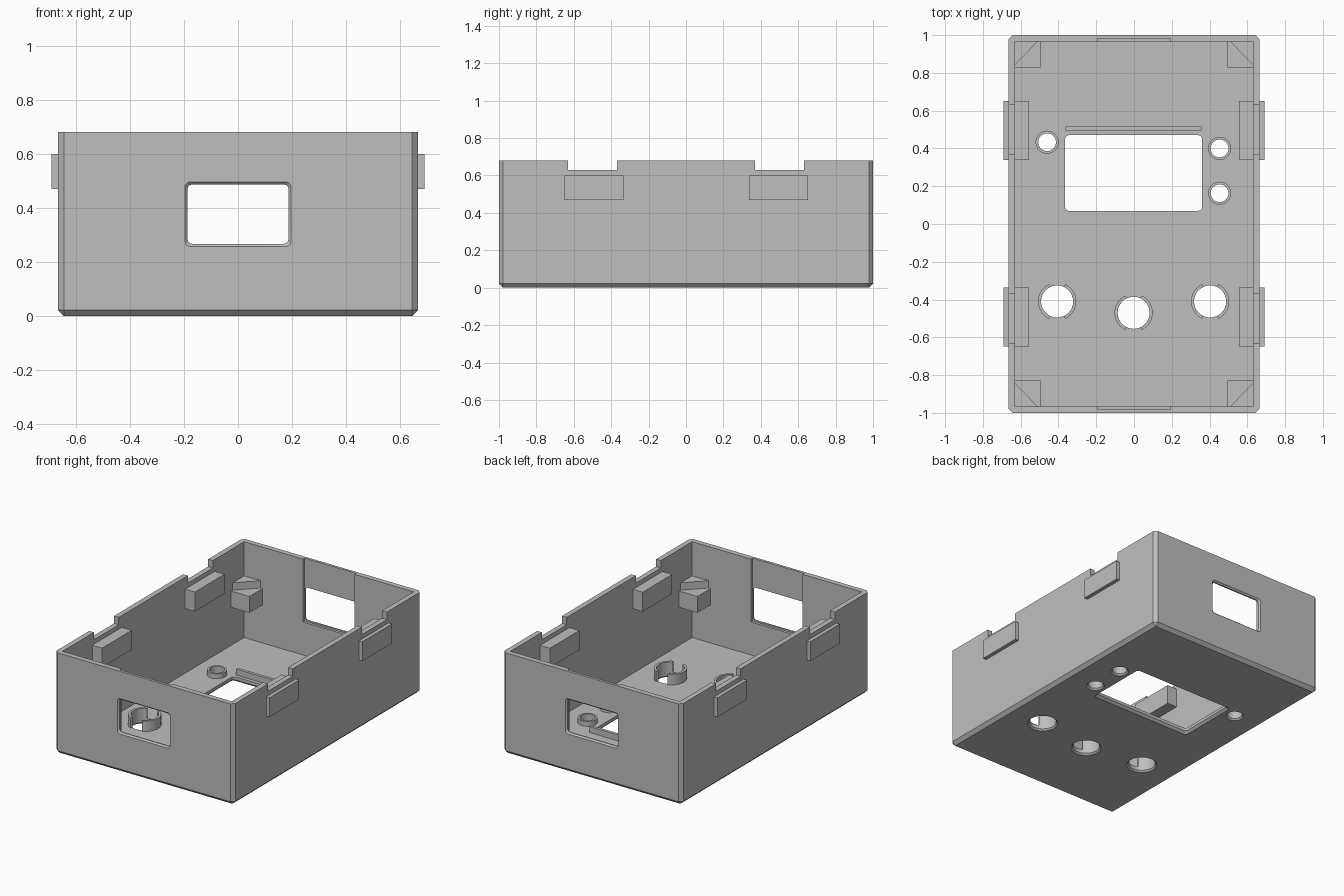
import bpy, bmesh, math

if "Cube" in bpy.data.objects:
    bpy.data.objects.remove(bpy.data.objects["Cube"])

grey = bpy.data.materials.new("plastic_grey")
grey.diffuse_color = (0.52, 0.52, 0.52, 1)
grey.use_nodes = True
grey.node_tree.nodes["Principled BSDF"].inputs["Base Color"].default_value = grey.diffuse_color

W, L, H, WALL, FLOOR = 0.665, 1.0, 0.68, 0.035, 0.035


def finish(name, bm):
    bmesh.ops.recalc_face_normals(bm, faces=bm.faces)
    me = bpy.data.meshes.new(name)
    bm.to_mesh(me)
    bm.free()
    ob = bpy.data.objects.new(name, me)
    bpy.context.collection.objects.link(ob)
    me.materials.append(grey)
    return ob


def loft(name, rings):
    """Closed solid through a list of equal-length point rings."""
    bm = bmesh.new()
    rows = [[bm.verts.new(p) for p in r] for r in rings]
    n = len(rows[0])
    for a, b in zip(rows, rows[1:]):
        for i in range(n):
            j = (i + 1) % n
            bm.faces.new((a[i], a[j], b[j], b[i]))
    bm.faces.new(rows[0])
    bm.faces.new(rows[-1])
    return finish(name, bm)


def box(name, x0, x1, y0, y1, z0, z1):
    return loft(name, [[(x0, y0, z), (x1, y0, z), (x1, y1, z), (x0, y1, z)]
                       for z in (z0, z1)])


def rounded(cx, cy, hx, hy, r):
    pts = []
    for sx, sy, start in ((1, 1, 0), (-1, 1, 90), (-1, -1, 180), (1, -1, 270)):
        for k in range(4):
            a = math.radians(start + 30 * k)
            pts.append((cx + sx * (hx - r) + r * math.cos(a),
                        cy + sy * (hy - r) + r * math.sin(a)))
    return pts


def circle(cx, cy, r, n=32):
    return [(cx + r * math.cos(2 * math.pi * i / n),
             cy + r * math.sin(2 * math.pi * i / n)) for i in range(n)]


def arc_wall(name, cx, cy, r0, r1, z0, z1, a0=0, a1=360, n=32):
    """Ring wall, or a capped part of one."""
    full = a1 - a0 == 360
    bm = bmesh.new()
    rows = []
    for i in range(n if full else n + 1):
        a = math.radians(a0 + (a1 - a0) * i / n)
        c, s = math.cos(a), math.sin(a)
        rows.append([bm.verts.new((cx + r * c, cy + r * s, z))
                     for r, z in ((r0, z0), (r1, z0), (r1, z1), (r0, z1))])
    for i in range(n):
        a, b = rows[i], rows[(i + 1) % len(rows)]
        for k in range(4):
            m = (k + 1) % 4
            bm.faces.new((a[k], a[m], b[m], b[k]))
    if not full:
        bm.faces.new(rows[0])
        bm.faces.new(rows[-1])
    return finish(name, bm)


def smooth(ob):
    bpy.ops.object.select_all(action='DESELECT')
    ob.select_set(True)
    bpy.context.view_layer.objects.active = ob
    bpy.ops.object.shade_smooth_by_angle(angle=math.radians(25))


def cut(target, cutter):
    mod = target.modifiers.new("cut", 'BOOLEAN')
    mod.operation, mod.solver, mod.object = 'DIFFERENCE', 'EXACT', cutter
    bpy.context.view_layer.objects.active = target
    bpy.ops.object.modifier_apply(modifier=mod.name)
    bpy.data.objects.remove(cutter)


# Case shell: block with chamfered uprights and bottom edges
case = box("case", -W, W, -L, L, 0, H)
bm = bmesh.new()
bm.from_mesh(case.data)
edges = [e for e in bm.edges if not all(v.co.z > H / 2 for v in e.verts)]
bmesh.ops.bevel(bm, geom=edges, offset=0.022, segments=1, affect='EDGES')
bm.to_mesh(case.data)
bm.free()
cut(case, box("cavity", -W + WALL, W - WALL, -L + WALL, L - WALL, FLOOR, 1))

# End windows, with an outside chamfer and an inside slot up to the rim
for s in (-1, 1):
    rings = []
    for d, grow in ((1.01, 0.018), (0.99, 0), (0.9, 0)):
        rings.append([(x, s * d, z) for x, z in
                      rounded(0, 0.377, 0.187 + grow, 0.11 + grow, 0.018)])
    cut(case, loft("window_cutter", rings))
    y0, y1 = sorted((s * 0.9, s * 0.982))
    cut(case, box("slot_cutter", -0.192, 0.192, y0, y1, 0.257, 1))

# Notches in the side rims
for s in (-1, 1):
    for y in (-0.5, 0.5):
        x0, x1 = sorted((s * 0.6, s * 0.75))
        cut(case, box("notch_cutter", x0, x1, y - 0.132, y + 0.132, 0.63, 1))

# Display opening in the floor, flared underneath
cut(case, loft("display_cutter", [
    [(x, y, z) for x, y in rounded(-0.002, 0.27, 0.362 + g, 0.2 + g, 0.018)]
    for z, g in ((-0.01, 0.025), (0.015, 0), (0.1, 0))]))

# Round floor holes, flared underneath
small = [(-0.46, 0.433), (0.453, 0.4), (0.453, 0.163)]
large = [(-0.407, -0.41), (-0.002, -0.47), (0.403, -0.41)]
for centres, r in ((small, 0.047), (large, 0.085)):
    for cx, cy in centres:
        cut(case, loft("hole_cutter", [
            [(x, y, z) for x, y in circle(cx, cy, r + g)]
            for z, g in ((-0.01, 0.02), (0.01, 0), (0.1, 0))]))
smooth(case)

# Collars around the small holes
for cx, cy in small:
    smooth(arc_wall("small_collar", cx, cy, 0.047, 0.061, FLOOR, 0.068))

# Split collars around the large holes
for cx, cy in large:
    for a in (-65, 115):
        smooth(arc_wall("split_collar", cx, cy, 0.085, 0.101, FLOOR, 0.105,
                        a, a + 130, 14))

# Rib beside the display opening
box("display_rib", -0.362, 0.358, 0.495, 0.515, FLOOR, 0.075)

# Clip pads inside and outside the side walls
for s in (-1, 1):
    for y in (-0.492, 0.495):
        for name, a, b in (("outer_clip", W, 0.69), ("inner_clip", 0.557, W - WALL)):
            x0, x1 = sorted((s * a, s * b))
            box(name, x0, x1, y - 0.157, y + 0.157, 0.47, 0.60)

# Corner posts with a raised triangular step
for sx in (-1, 1):
    for sy in (-1, 1):
        xi, xo, yi, yo = sx * 0.495, sx * (W - WALL), sy * 0.828, sy * (L - WALL)
        x0, x1 = sorted((xi, xo))
        y0, y1 = sorted((yi, yo))
        box("corner_post", x0, x1, y0, y1, 0.29, 0.40)
        xs, ys = xi + sx * 0.015, yi + sy * 0.015
        loft("corner_step", [[(xo, yo, z), (xs, yo, z), (xo, ys, z)]
                             for z in (0.40, 0.45)])
